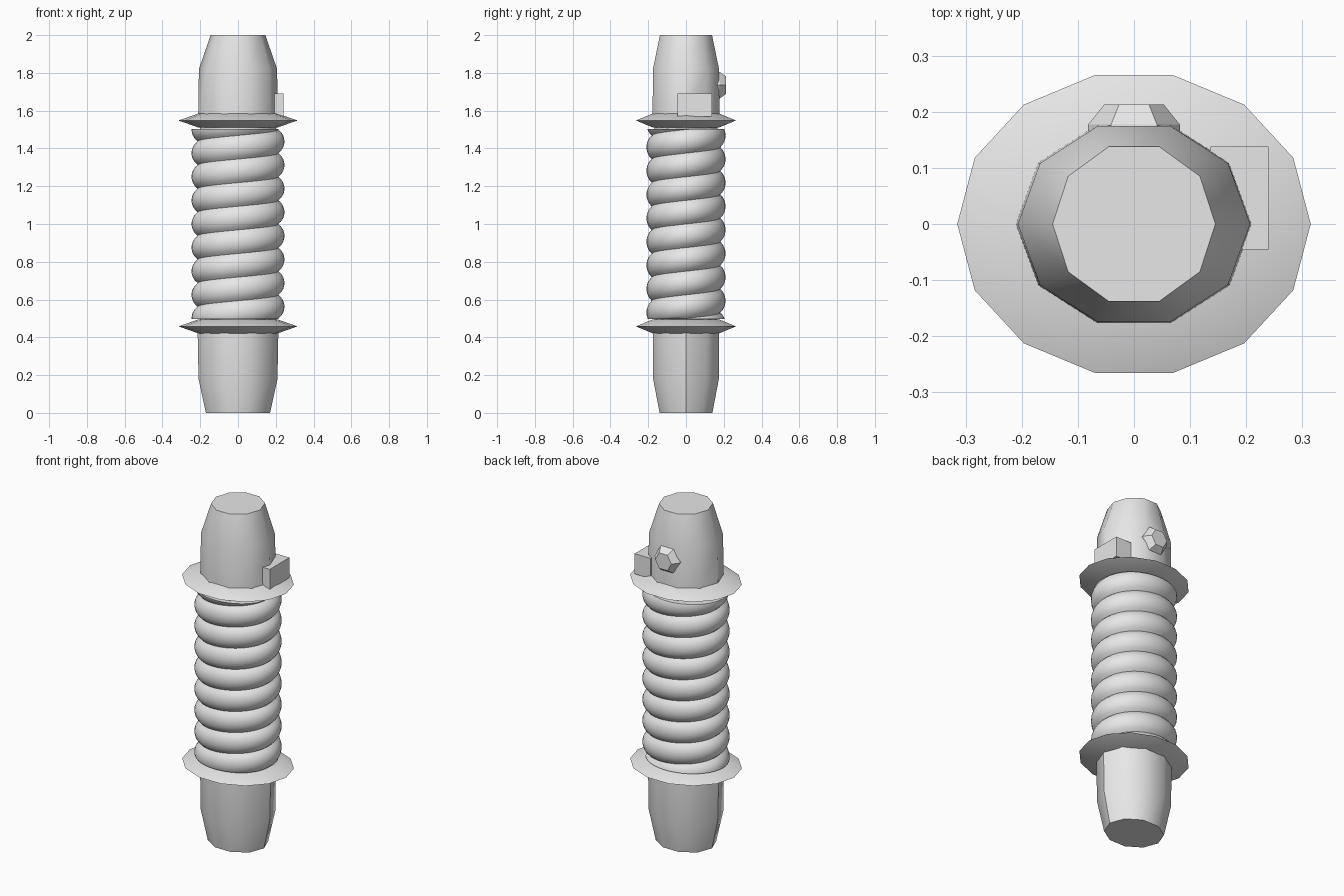
import bpy, bmesh
from math import sin, cos, pi, radians

cube = bpy.data.objects.get("Cube")
if cube:
    bpy.data.objects.remove(cube)

grey = bpy.data.materials.new("light grey")
grey.use_nodes = True
colour = (0.8, 0.8, 0.8, 1)
grey.diffuse_color = colour
grey.node_tree.nodes["Principled BSDF"].inputs["Base Color"].default_value = colour


def finish(bm, name, smooth_angle=None):
    bmesh.ops.recalc_face_normals(bm, faces=bm.faces)
    mesh = bpy.data.meshes.new(name)
    bm.to_mesh(mesh)
    bm.free()
    mesh.materials.append(grey)
    obj = bpy.data.objects.new(name, mesh)
    bpy.context.collection.objects.link(obj)
    if smooth_angle:
        bpy.ops.object.select_all(action="DESELECT")
        obj.select_set(True)
        bpy.context.view_layer.objects.active = obj
        bpy.ops.object.shade_smooth_by_angle(angle=radians(smooth_angle))
    return obj


def turned(name, profile, sides, smooth_angle=None):
    """Capped oval solid from (x radius, y radius, z) rings."""
    bm = bmesh.new()
    rings = [[bm.verts.new((rx * cos(2 * pi * i / sides), ry * sin(2 * pi * i / sides), z))
              for i in range(sides)] for rx, ry, z in profile]
    for low, high in zip(rings, rings[1:]):
        for i in range(sides):
            j = (i + 1) % sides
            bm.faces.new((low[i], low[j], high[j], high[i]))
    bm.faces.new(rings[0])
    bm.faces.new(rings[-1])
    return finish(bm, name, smooth_angle)


# Tapered handles at both ends, and the core inside the coil
turned("lower_handle", [(.17, .147, 0), (.209, .183, .18), (.214, .185, .44)], 10, 40)
turned("upper_handle", [(.211, .186, 1.56), (.207, .184, 1.82), (.145, .145, 2)], 10, 40)
turned("core", [(.2, .175, .43), (.2, .175, 1.57)], 10, 40)

# Sharp-rimmed flanges
for name, z in (("lower_flange", .458), ("upper_flange", 1.548)):
    turned(name, [(.21, .18, z - .037), (.315, .272, z), (.21, .18, z + .037)], 14, 30)

# Helical grip: a rounded ridge winding up from the right side, trimmed flat
pitch, steps, arc = .125, 40, 8
bulge, centre = .076, .17
bm = bmesh.new()
columns = []
for s in range(-steps, 9 * steps + 1):
    angle = pi + 2 * pi * s / steps
    column = []
    for k in range(arc + 1):
        dz = pitch * (k / arc - .5)
        r = centre + (bulge ** 2 - dz ** 2) ** .5
        z = .5 + pitch * s / steps + dz
        column.append(bm.verts.new((r * cos(angle), .85 * r * sin(angle), z)))
    columns.append(column)
for a, b in zip(columns, columns[1:]):
    for k in range(arc):
        bm.faces.new((a[k], b[k], b[k + 1], a[k + 1]))
bmesh.ops.remove_doubles(bm, verts=bm.verts, dist=.0001)
for z, direction in ((.498, -1), (1.502, 1)):
    bmesh.ops.bisect_plane(bm, geom=bm.verts[:] + bm.edges[:] + bm.faces[:],
                           plane_co=(0, 0, z), plane_no=(0, 0, direction), clear_outer=True)
bmesh.ops.holes_fill(bm, edges=[e for e in bm.edges if e.is_boundary], sides=0)
finish(bm, "spiral_grip", 50)

# Switch block on the left side
bm = bmesh.new()
bmesh.ops.create_cube(bm, size=1)
bmesh.ops.scale(bm, vec=(.104, .183, .12), verts=bm.verts)
bmesh.ops.translate(bm, vec=(.188, .0465, 1.63), verts=bm.verts)
finish(bm, "switch_block")

# Six-sided button on the back
button = turned("back_button", [(.082, .082, 0), (.082, .082, .022), (.053, .053, .058)], 6)
button.rotation_euler = (-pi / 2, 0, 0)
button.location = (0, .155, 1.735)
